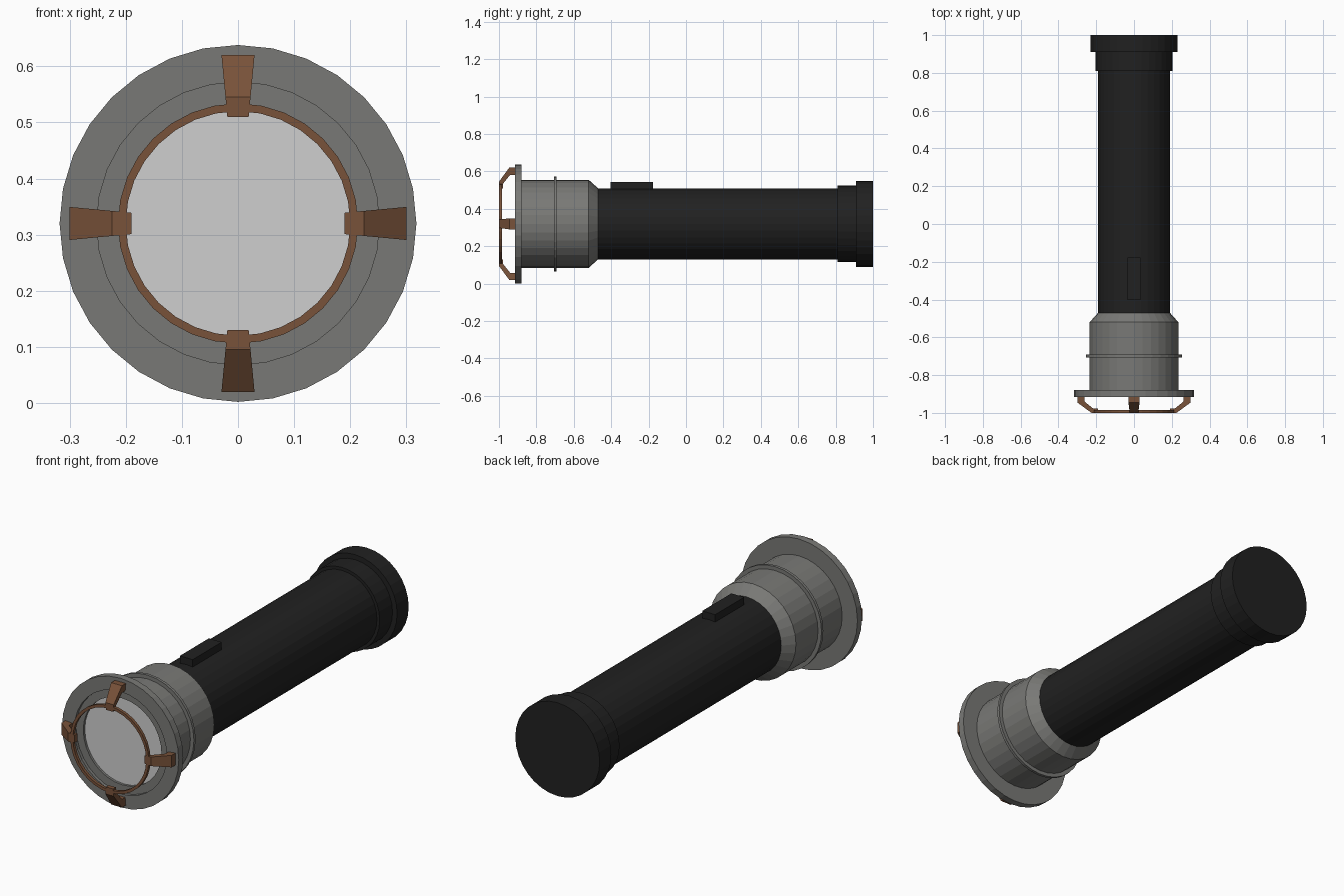
import bpy, bmesh, math
from mathutils import Matrix

if "Cube" in bpy.data.objects:
    bpy.data.objects.remove(bpy.data.objects["Cube"])

SIDES = 32
AXIS_Z = 0.32


def material(name, rgb):
    m = bpy.data.materials.new(name)
    m.diffuse_color = (*rgb, 1)
    m.use_nodes = True
    m.node_tree.nodes["Principled BSDF"].inputs["Base Color"].default_value = m.diffuse_color
    return m


BLACK = material("black rubber", (0.015, 0.015, 0.015))
GREY = material("grey metal", (0.19, 0.19, 0.18))
BROWN = material("brown metal", (0.19, 0.085, 0.042))
LENS = material("pale lens", (0.62, 0.62, 0.62))


def finish(bm, name, mat):
    bmesh.ops.recalc_face_normals(bm, faces=bm.faces)
    me = bpy.data.meshes.new(name)
    bm.to_mesh(me)
    bm.free()
    me.materials.append(mat)
    ob = bpy.data.objects.new(name, me)
    bpy.context.collection.objects.link(ob)
    return ob


def lathe(name, profile, mat, loop=False):
    """Turn (radius, y) points about the long axis; cap open ends."""
    bm = bmesh.new()
    rings = []
    for r, y in profile:
        rings.append([bm.verts.new((r * math.cos(2 * math.pi * i / SIDES), y,
                                    AXIS_Z + r * math.sin(2 * math.pi * i / SIDES)))
                      for i in range(SIDES)])
    pairs = list(zip(rings, rings[1:]))
    if loop:
        pairs.append((rings[-1], rings[0]))
    else:
        bm.faces.new(rings[0])
        bm.faces.new(rings[-1])
    for a, b in pairs:
        for i in range(SIDES):
            j = (i + 1) % SIDES
            bm.faces.new((a[i], a[j], b[j], b[i]))
    return finish(bm, name, mat)


# Handle tube with stepped tail cap
lathe("handle", [(0.19, -0.48), (0.19, 0.82)], BLACK)
lathe("tail_cap", [(0.205, 0.81), (0.205, 0.91), (0.23, 0.91), (0.23, 1.0)], BLACK)

# Head: shoulder, thin band, front flange and recessed lens seat
lathe("head", [(0.19, -0.47), (0.235, -0.52),
               (0.235, -0.692), (0.254, -0.692), (0.254, -0.706), (0.235, -0.706),
               (0.235, -0.88), (0.318, -0.88), (0.318, -0.915),
               (0.252, -0.915), (0.252, -0.9), (0.213, -0.9), (0.213, -0.87)], GREY)
lathe("lens", [(0.213, -0.888), (0.213, -0.872)], LENS)

# Guard ring in front of the lens
lathe("guard_ring", [(0.2, -1.0), (0.214, -1.0), (0.214, -0.985), (0.2, -0.985)],
      BROWN, loop=True)

# Four bent prongs, tapering toward the ring
SECTION = [(0.30, -0.913), (0.30, -0.945), (0.225, -1.0), (0.19, -1.0),
           (0.19, -0.978), (0.215, -0.978), (0.262, -0.94), (0.262, -0.913)]
for k, side in enumerate(("right", "top", "left", "bottom")):
    bm = bmesh.new()
    ends = [[bm.verts.new((r, y, s * (0.019 + (r - 0.19) * 0.095)))
             for r, y in SECTION] for s in (-1, 1)]
    for e in ends:
        bm.faces.new(e)
    n = len(SECTION)
    for i in range(n):
        j = (i + 1) % n
        bm.faces.new((ends[0][i], ends[0][j], ends[1][j], ends[1][i]))
    bm.transform(Matrix.Translation((0, 0, AXIS_Z)) @ Matrix.Rotation(-k * math.pi / 2, 4, 'Y'))
    finish(bm, "prong_" + side, BROWN)

# Slide switch on top of the handle
bm = bmesh.new()
bmesh.ops.create_cube(bm, size=1)
bm.transform(Matrix.Translation((0, -0.29, 0.518)) @ Matrix.Diagonal((0.07, 0.226, 0.05, 1)))
finish(bm, "switch", BLACK)
